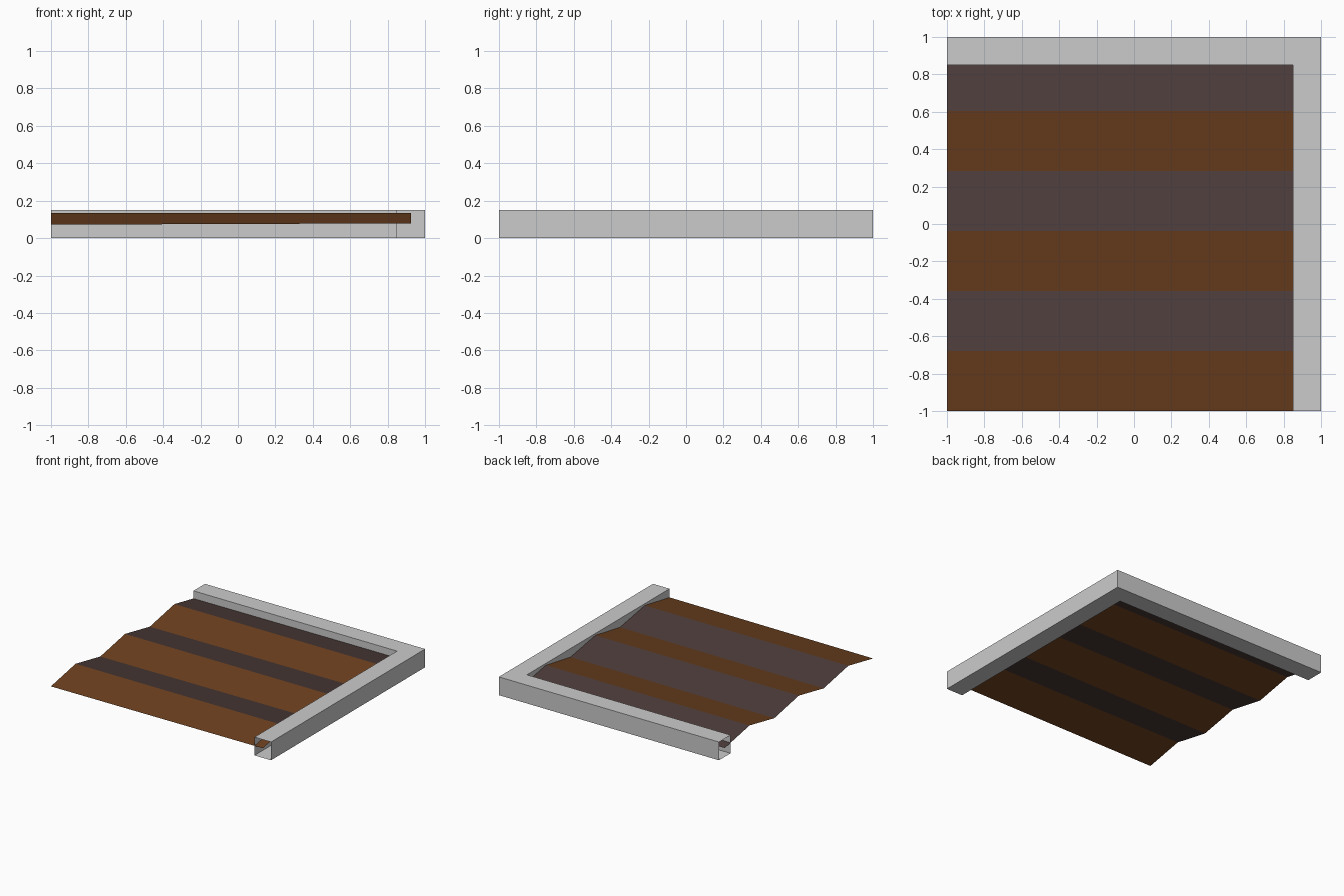
import bpy

if "Cube" in bpy.data.objects:
    bpy.data.objects.remove(bpy.data.objects["Cube"])


def make_object(name, verts, faces, colors=(), indices=None):
    mesh = bpy.data.meshes.new(name)
    mesh.from_pydata(verts, [], faces)
    for label, color in colors:
        mat = bpy.data.materials.new(label)
        mat.diffuse_color = color
        mat.use_nodes = True
        mat.node_tree.nodes["Principled BSDF"].inputs["Base Color"].default_value = mat.diffuse_color
        mesh.materials.append(mat)
    if indices:
        for poly, i in zip(mesh.polygons, indices):
            poly.material_index = i
    obj = bpy.data.objects.new(name, mesh)
    bpy.context.collection.objects.link(obj)
    return obj


# L-shaped edge frame: open-ended square tube swept round a mitred corner
W = 0.15
profile = [(0, 0), (W, 0), (W, W), (0, W)]          # (inset from outer edge, z)
verts = [(1 - d, -1, z) for d, z in profile]        # front end
verts += [(1 - d, 1 - d, z) for d, z in profile]    # corner mitre
verts += [(-1, 1 - d, z) for d, z in profile]       # left end
faces = []
for ring in range(2):
    for i in range(4):
        a, j = ring * 4, (i + 1) % 4
        faces.append((a + i, a + 4 + i, a + 4 + j, a + j))
make_object("edge_frame", verts, faces)

# Corrugated sheet: zigzag in y, its edges tucked inside the tube
END, FOLDS = 0.925, 6
verts, faces = [], []
for i in range(FOLDS + 1):
    y = -1 + i * (END + 1) / FOLDS
    low, high = (0.135, 0.135) if i % 2 else (0.072, 0.079)
    verts += [(-1, y, low), (END, y, high)]
    if i:
        k = 2 * i
        faces.append((k - 2, k - 1, k + 1, k))
make_object("corrugated_sheet", verts, faces,
            [("rust", (0.15, 0.05, 0.0137, 1)), ("dark_rust", (0.072, 0.045, 0.041, 1))],
            [i % 2 for i in range(FOLDS)])
